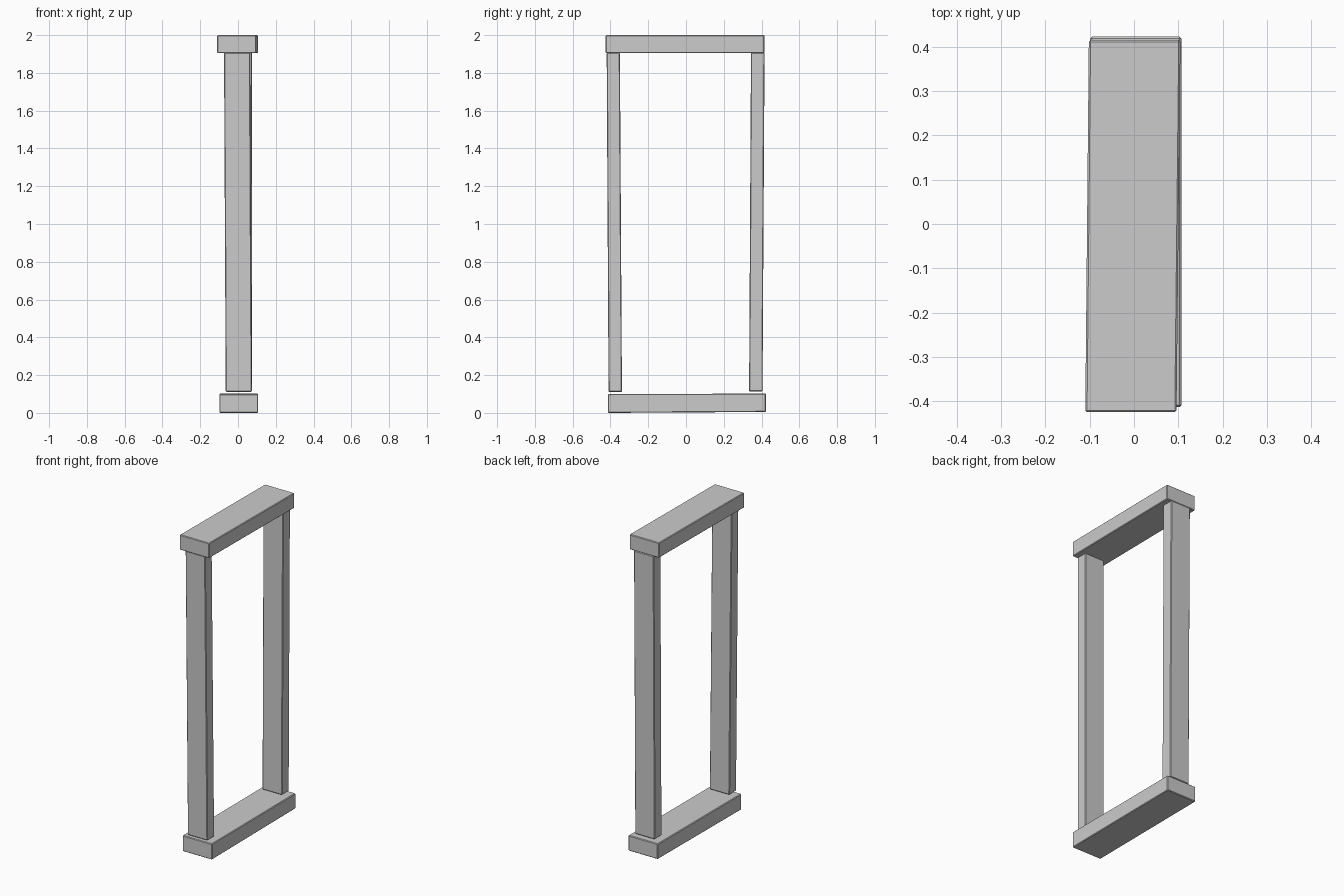
import bpy, bmesh

if "Cube" in bpy.data.objects:
    bpy.data.objects.remove(bpy.data.objects["Cube"])


def block(name, axis, start, end):
    """Slightly skewed block between two end rectangles.
    Each end is (position on axis, u0, u1, v0, v1)."""
    bm = bmesh.new()
    rings = []
    for p, u0, u1, v0, v1 in (start, end):
        ring = []
        for u, v in ((u0, v0), (u1, v0), (u1, v1), (u0, v1)):
            co = (u, p, v) if axis == 'Y' else (u, v, p)
            ring.append(bm.verts.new(co))
        rings.append(ring)
    a, b = rings
    bm.faces.new(a)
    bm.faces.new(b)
    for i in range(4):
        j = (i + 1) % 4
        bm.faces.new((a[i], a[j], b[j], b[i]))
    bmesh.ops.recalc_face_normals(bm, faces=bm.faces)
    # softly worn edges
    bmesh.ops.bevel(bm, geom=list(bm.edges), offset=0.004, segments=1,
                    affect='EDGES')
    bmesh.ops.recalc_face_normals(bm, faces=bm.faces)
    mesh = bpy.data.meshes.new(name)
    bm.to_mesh(mesh)
    bm.free()
    ob = bpy.data.objects.new(name, mesh)
    bpy.context.collection.objects.link(ob)
    return ob


# Horizontal beams: ends as (y, x0, x1, z0, z1)
block("sill_beam", 'Y', (-0.413, -0.099, 0.107, 0.0, 0.1),
      (0.423, -0.099, 0.107, 0.005, 0.102))
block("lintel_beam", 'Y', (-0.425, -0.11, 0.096, 1.905, 2.0),
      (0.415, -0.102, 0.105, 1.905, 2.0))

# Upright posts: ends as (z, x0, x1, y0, y1)
block("front_post", 'Z', (0.111, -0.065, 0.073, -0.41, -0.339),
      (1.907, -0.074, 0.064, -0.42, -0.35))
block("back_post", 'Z', (0.114, -0.065, 0.073, 0.334, 0.405),
      (1.907, -0.065, 0.074, 0.344, 0.416))
